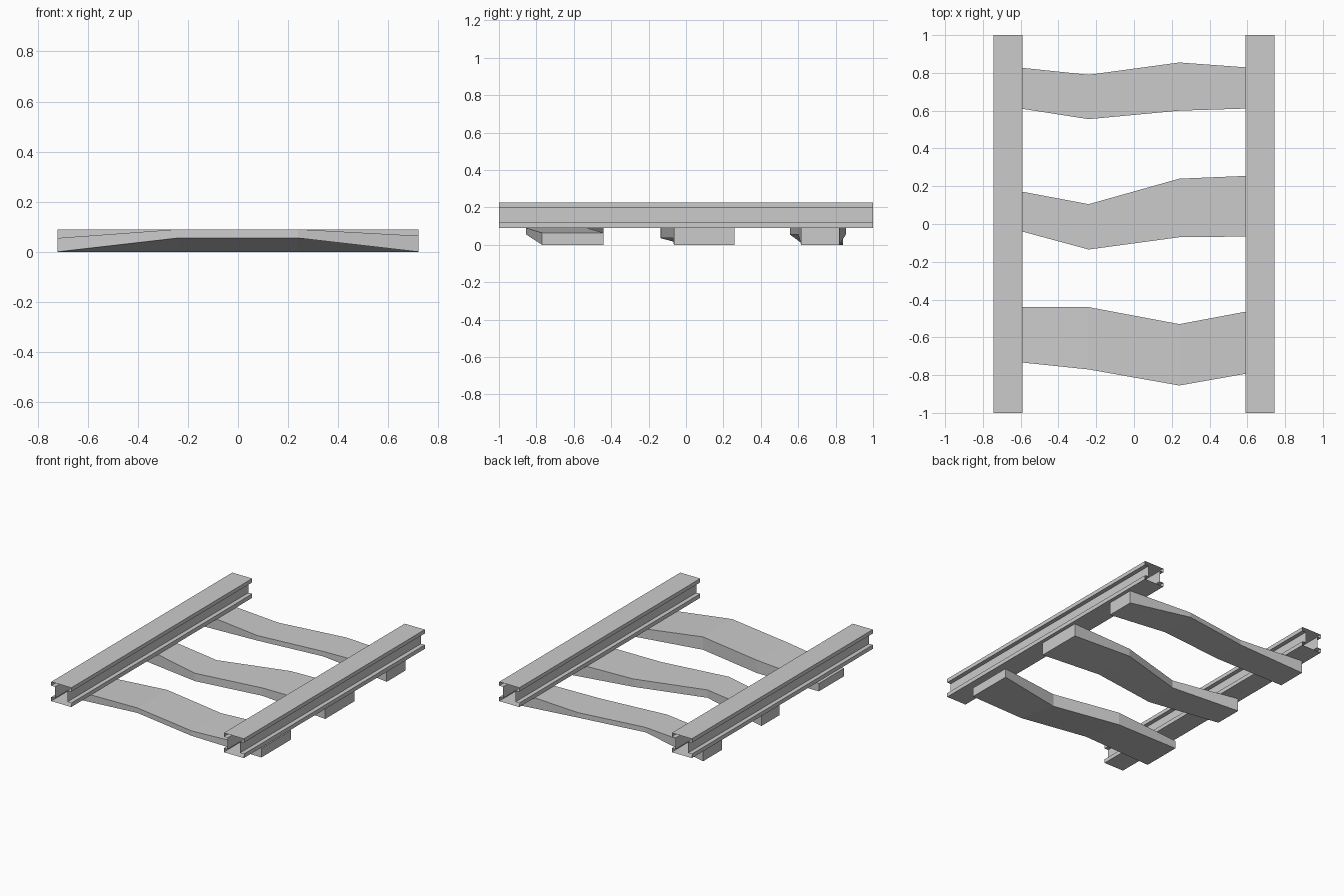
import bpy

if "Cube" in bpy.data.objects:
    bpy.data.objects.remove(bpy.data.objects["Cube"])

XS = [-0.72, -0.24, 0.24, 0.72]


def make_object(name, verts, faces):
    mesh = bpy.data.meshes.new(name)
    mesh.from_pydata(verts, [], faces)
    mesh.update()
    obj = bpy.data.objects.new(name, mesh)
    bpy.context.collection.objects.link(obj)
    return obj


def sleeper(name, front, back, top, bottom_front, bottom_back):
    """Hewn beam: a loft of four quad sections along x."""
    verts = []
    for x, yf, yb, zt, zf, zb in zip(XS, front, back, top, bottom_front, bottom_back):
        verts += [(x, yf, zf), (x, yb, zb), (x, yb, zt), (x, yf, zt)]
    faces = [(3, 2, 1, 0), (12, 13, 14, 15)]
    for s in range(0, 12, 4):
        for i in range(4):
            j = (i + 1) % 4
            faces.append((s + i, s + j, s + 4 + j, s + 4 + i))
    make_object(name, verts, faces)


def rail(name, cx):
    """I-section swept along y with open ends."""
    w, web = 0.0775, 0.048
    half = [(w, 0.09), (w, 0.118), (web, 0.118), (web, 0.198), (w, 0.198), (w, 0.225)]
    profile = half + [(-x, z) for x, z in reversed(half)]
    n = len(profile)
    verts = [(cx + x, y, z) for y in (-1, 1) for x, z in profile]
    faces = [(i, n + i, n + (i + 1) % n, (i + 1) % n) for i in range(n)]
    make_object(name, verts, faces)


# Rails
rail("left_rail", -0.6675)
rail("right_rail", 0.6675)

# Sleepers
flat = [0.09] * 4
sleeper("front_sleeper", [-0.72, -0.77, -0.855, -0.77], [-0.44, -0.44, -0.53, -0.44],
        [0.055, 0.09, 0.09, 0.064], [0, 0.055, 0.055, 0], [0] * 4)
sleeper("middle_sleeper", [-0.005, -0.135, -0.07, -0.065], [0.195, 0.105, 0.24, 0.26],
        flat, [0, 0.035, 0.035, 0], [0, 0.035, 0.035, 0])
sleeper("rear_sleeper", [0.63, 0.555, 0.60, 0.615], [0.84, 0.79, 0.855, 0.82],
        flat, [0, 0.055, 0.055, 0], [0, 0.055, 0.055, 0])
